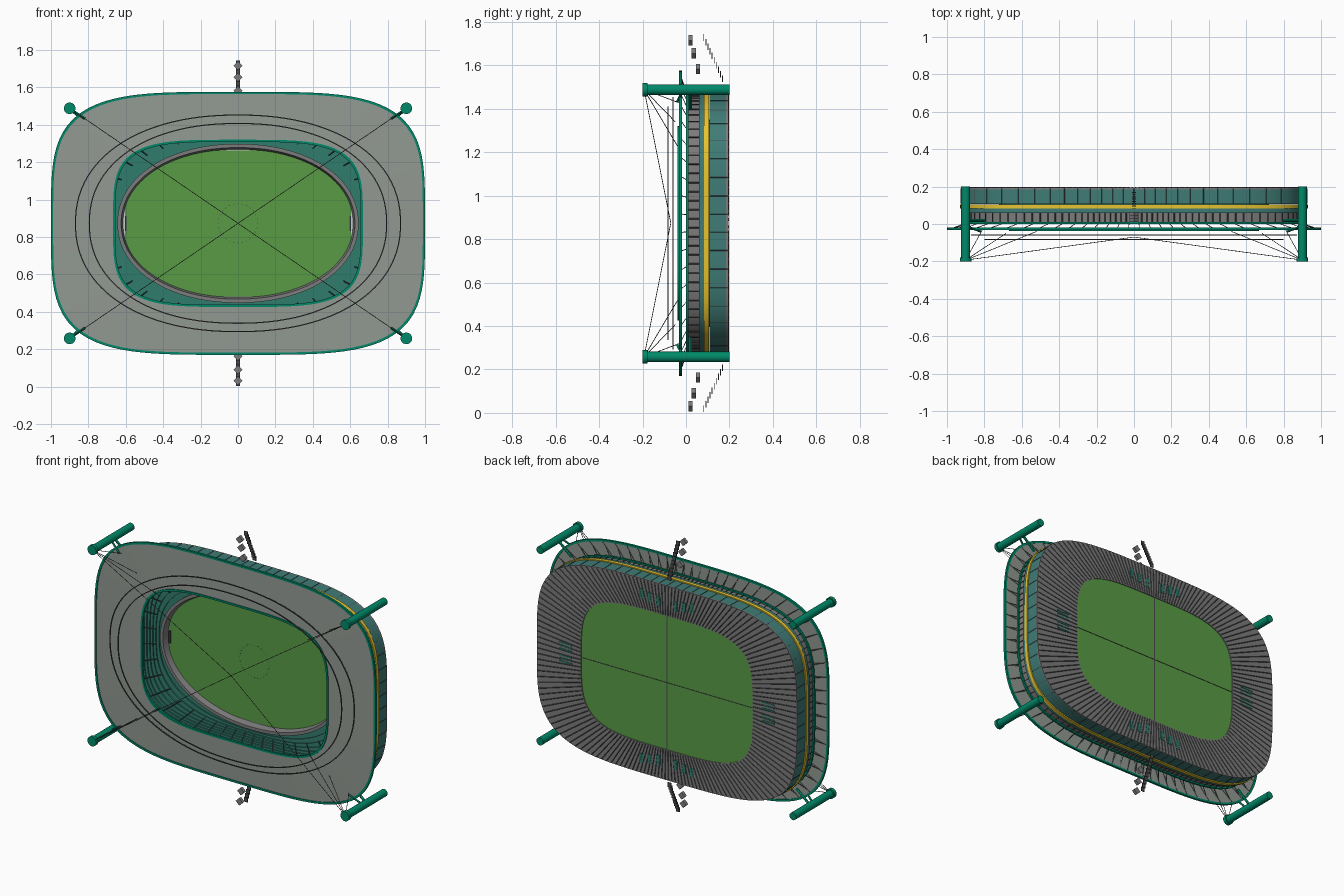
import bpy, bmesh, math
from mathutils import Vector, Matrix

if "Cube" in bpy.data.objects:
    bpy.data.objects.remove(bpy.data.objects["Cube"])

CZ = 0.873          # centre height of the whole plan
SEG = 144
TAU = 2 * math.pi


def mat(name, r, g, b):
    m = bpy.data.materials.new(name)
    m.diffuse_color = (r, g, b, 1)
    m.use_nodes = True
    m.node_tree.nodes["Principled BSDF"].inputs["Base Color"].default_value = m.diffuse_color
    return m


GREEN = mat("green", 0.0, 0.25, 0.14)
TEAL = mat("teal", 0.03, 0.2, 0.15)
GLASS = mat("facade_teal", 0.05, 0.2, 0.18)
YELLOW = mat("yellow", 0.8, 0.55, 0.03)
GRASS = mat("grass", 0.1, 0.33, 0.06)
ROOF = mat("roof_grey", 0.29, 0.32, 0.29)
GREY = mat("mid_grey", 0.2, 0.2, 0.2)
DARK = mat("dark", 0.07, 0.07, 0.075)
WHITE = mat("white", 0.85, 0.85, 0.85)


def finish(name, bm, m, smooth=False):
    bmesh.ops.recalc_face_normals(bm, faces=bm.faces)
    me = bpy.data.meshes.new(name)
    bm.to_mesh(me)
    bm.free()
    me.materials.append(m)
    ob = bpy.data.objects.new(name, me)
    bpy.context.collection.objects.link(ob)
    if smooth:
        bpy.context.view_layer.objects.active = ob
        ob.select_set(True)
        bpy.ops.object.shade_smooth_by_angle(angle=math.radians(30))
        ob.select_set(False)
    return ob


def pt(a, b, n, y, t):
    """Point on a superellipse plan curve at polar angle t."""
    c, s = math.cos(t), math.sin(t)
    r = (abs(c / a) ** n + abs(s / b) ** n) ** (-1 / n)
    return Vector((r * c, y, CZ + r * s))


def loft(name, rings, m, closed=True, caps=False):
    """Join plan rings (a, b, exponent, y) into a surface."""
    bm = bmesh.new()
    vs = [[bm.verts.new(pt(*r, TAU * i / SEG)) for i in range(SEG)] for r in rings]
    k = len(vs)
    for j in range(k if closed else k - 1):
        A, B = vs[j], vs[(j + 1) % k]
        for i in range(SEG):
            q = (i + 1) % SEG
            bm.faces.new((A[i], A[q], B[q], B[i]))
    if caps:
        bm.faces.new(vs[0])
        bm.faces.new(vs[-1])
    return finish(name, bm, m, True)


def band(name, a, b, n, y0, y1, th, m):
    return loft(name, [(a, b, n, y0), (a, b, n, y1), (a - th, b - th, n, y1), (a - th, b - th, n, y0)], m)


def slab(name, a, b, n, y0, y1, m):
    return loft(name, [(a, b, n, y0), (a, b, n, y1)], m, False, True)


def rod(bm, p, q, r, sides=12, r2=None):
    p, q = Vector(p), Vector(q)
    d = q - p
    M = Matrix.Translation((p + q) / 2) @ d.to_track_quat('Z', 'Y').to_matrix().to_4x4()
    bmesh.ops.create_cone(bm, cap_ends=True, segments=sides, radius1=r,
                          radius2=r if r2 is None else r2, depth=d.length, matrix=M)


def box(bm, c, s, roll=0.0):
    M = Matrix.Translation(c) @ Matrix.Rotation(roll, 4, 'Y') @ Matrix.Diagonal((*s, 1))
    bmesh.ops.create_cube(bm, size=1, matrix=M)


def ribs(name, r0, r1, count, rad, m):
    bm = bmesh.new()
    for i in range(count):
        t = TAU * (i + 0.5) / count
        rod(bm, pt(*r0, t), pt(*r1, t), rad, 4)
    return finish(name, bm, m)


# pitch, apron and markings
slab("pitch_apron", 0.63, 0.44, 4, 0.172, 0.18, WHITE)
slab("pitch", 0.605, 0.39, 7, 0.167, 0.176, GRASS)
slab("pitch_underside", 0.64, 0.45, 4, 0.18, 0.19, GRASS)
bm = bmesh.new()
for i in range(28):
    t = TAU * i / 28
    box(bm, (0.105 * math.cos(t), 0.167, CZ + 0.105 * math.sin(t)), (0.008, 0.002, 0.003), math.pi / 2 - t)
for s in (-1, 1):
    box(bm, (s * 0.6, 0.165, CZ), (0.01, 0.012, 0.08))
box(bm, (0, 0.191, CZ), (1.24, 0.003, 0.003))
box(bm, (0, 0.191, CZ), (0.005, 0.003, 0.86))
finish("pitch_markings", bm, DARK)

# oval wall around the pitch
loft("pitch_wall", [(0.645, 0.425, 2.1, 0.13), (0.645, 0.425, 2.1, 0.175),
                    (0.615, 0.395, 2.1, 0.17), (0.625, 0.405, 2.1, 0.13)], GREY)

# stepped seating bowl, oval at the pitch and squarer at the top
rows, rings = 16, []
for i in range(rows):
    f, g = i / rows, (i + 1) / rows
    y = 0.14 - 0.125 * f
    for k in (f, g):
        rings.append((0.64 + 0.26 * k, 0.42 + 0.185 * k, 2.1 + 1.9 * min(1, k * 3), y))
loft("seating_bowl", rings, TEAL, False)
ribs("seating_aisles", (0.67, 0.445, 2.7, 0.122), (0.89, 0.6, 4, 0.014), 44, 0.003, DARK)

# base ring with radial ribs on its underside
loft("base_ring", [(0.925, 0.625, 4, 0.185), (0.925, 0.625, 4, 0.195),
                   (0.61, 0.43, 4, 0.195), (0.61, 0.43, 4, 0.185)], GREY)
ribs("base_ribs", (0.92, 0.62, 4, 0.196), (0.615, 0.435, 4, 0.196), 160, 0.0025, DARK)
bm = bmesh.new()
for s in (-1, 1):
    for k in range(-3, 4):
        if k:
            box(bm, (k * 0.06, 0.196, CZ + s * (0.5 + 0.01 * abs(k))), (0.03, 0.004, 0.06))
            box(bm, (s * 0.72, 0.196, CZ + k * 0.02), (0.09, 0.004, 0.009))
finish("base_openings", bm, TEAL)

# banded outer wall
band("lower_wall", 0.925, 0.625, 4, 0.108, 0.19, 0.012, GLASS)
band("yellow_band", 0.93, 0.63, 4, 0.083, 0.105, 0.012, YELLOW)
band("upper_band", 0.925, 0.625, 4, 0.06, 0.082, 0.012, GLASS)
band("gallery_wall", 0.91, 0.61, 4, 0.012, 0.062, 0.01, GREY)
band("top_rail", 0.92, 0.62, 4, 0.0, 0.012, 0.02, GREEN)
ribs("gallery_posts", (0.915, 0.615, 4, 0.06), (0.915, 0.615, 4, 0.01), 140, 0.003, DARK)
ribs("wall_bottom_posts", (0.926, 0.626, 4, 0.11), (0.926, 0.626, 4, 0.19), 70, 0.0015, DARK)
ribs("roof_struts", (0.91, 0.61, 4, 0.0), (0.97, 0.67, 4, -0.022), 72, 0.002, DARK)

# thin roof sheet with rims, ribs and tension rings
loft("roof", [(0.995, 0.698, 4, -0.027), (0.66, 0.44, 4, -0.033),
              (0.66, 0.44, 4, -0.029), (0.995, 0.698, 4, -0.022)], ROOF)
band("roof_outer_rim", 1.0, 0.703, 4, -0.032, -0.018, 0.012, GREEN)
band("roof_inner_rim", 0.668, 0.447, 4, -0.038, -0.024, 0.012, GREEN)
ribs("roof_ribs", (0.985, 0.69, 4, -0.021), (0.67, 0.45, 4, -0.027), 72, 0.0015, DARK)
band("tension_ring_outer", 0.872, 0.582, 2.2, -0.062, -0.057, 0.006, DARK)
band("tension_ring_inner", 0.798, 0.537, 2.2, -0.085, -0.08, 0.006, DARK)

# corner masts with cap, arm and stay cables
masts, arms, cables = bmesh.new(), bmesh.new(), bmesh.new()
for sx in (-1, 1):
    for sz in (-1, 1):
        def P(x, y, z):
            return (sx * x, y, CZ + sz * z)
        rod(masts, P(0.9, 0.2, 0.615), P(0.9, -0.19, 0.615), 0.024, 24)
        rod(masts, P(0.9, -0.178, 0.615), P(0.9, -0.2, 0.615), 0.031, 24)
        rod(arms, P(0.9, 0.02, 0.615), P(0.8, 0.02, 0.53), 0.008)
        rod(arms, P(0.9, -0.01, 0.615), P(0.82, -0.04, 0.56), 0.006)
        for f, y in ((0.9, -0.03), (0.76, -0.05), (0.58, -0.04), (0.0, -0.07)):
            rod(cables, P(0.9, -0.193, 0.615), P(0.9 * f, y, 0.615 * f), 0.0018, 5)
finish("masts", masts, GREEN, True)
finish("mast_arms", arms, GREEN, True)
finish("stay_cables", cables, DARK)

# entrance steps and diamond blocks above and below
steps, blocks = bmesh.new(), bmesh.new()
for s in (-1, 1):
    for i in range(10):
        f = i / 9
        box(steps, (0, 0.168 - 0.086 * f, CZ + s * (0.665 + 0.19 * f)), (0.024, 0.004, 0.03))
    for y, z in ((0.055, 0.71), (0.036, 0.782), (0.021, 0.842)):
        box(blocks, (0, y, CZ + s * z), (0.034, 0.02, 0.034), math.pi / 4)
finish("entrance_steps", steps, DARK)
finish("diamond_blocks", blocks, GREY)
